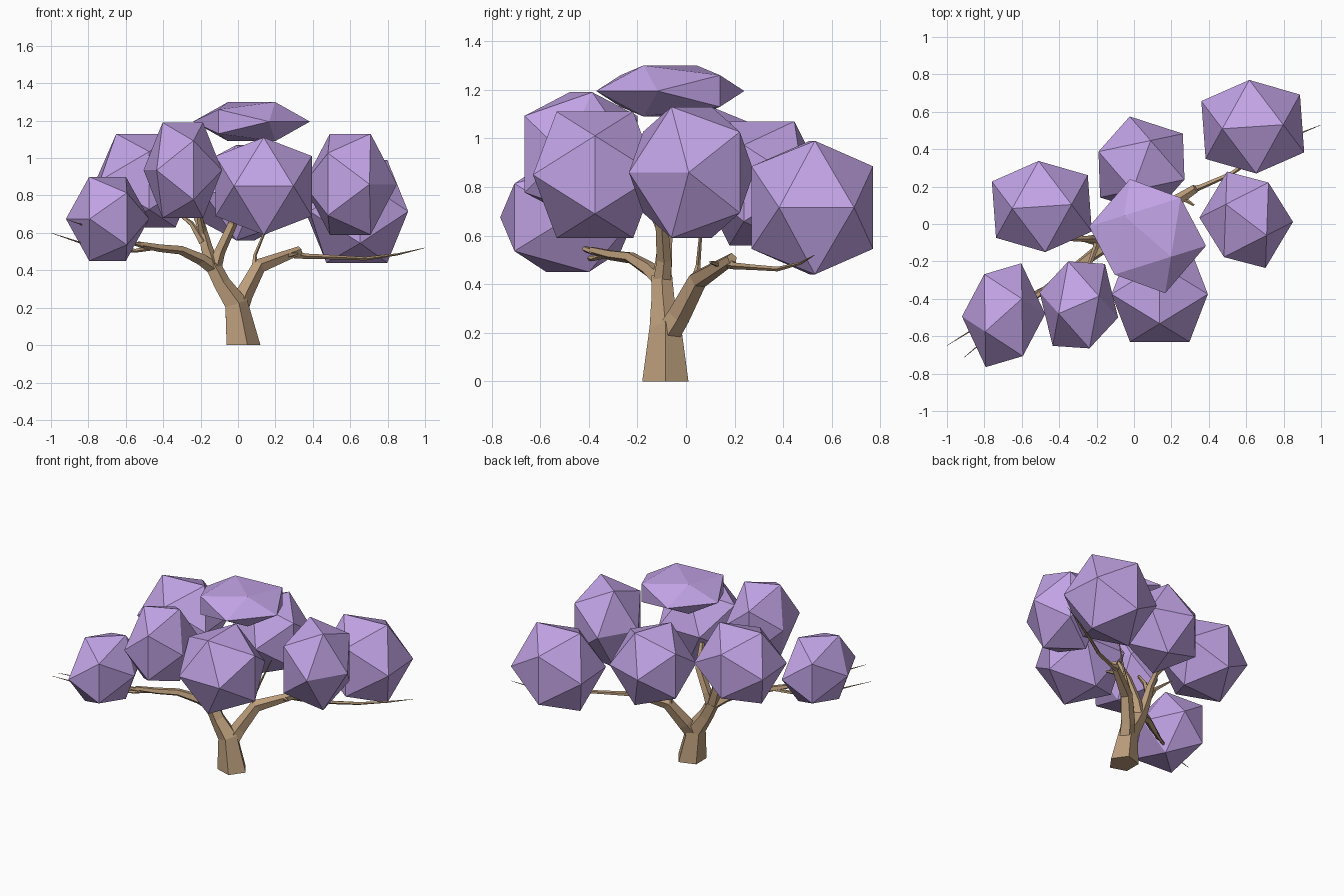
import bpy, bmesh, math
from mathutils import Vector, Matrix

if "Cube" in bpy.data.objects:
    bpy.data.objects.remove(bpy.data.objects["Cube"])


def material(name, rgb):
    m = bpy.data.materials.new(name)
    m.diffuse_color = (*rgb, 1)
    m.use_nodes = True
    m.node_tree.nodes["Principled BSDF"].inputs["Base Color"].default_value = m.diffuse_color
    return m


LEAF = material("purple_leaves", (0.54, 0.37, 0.79))
BARK = material("bark", (0.50, 0.34, 0.20))
PHI = (1 + 5 ** 0.5) / 2


def finish(bm, name, mat):
    bmesh.ops.recalc_face_normals(bm, faces=bm.faces)
    me = bpy.data.meshes.new(name)
    bm.to_mesh(me)
    bm.free()
    me.materials.append(mat)
    ob = bpy.data.objects.new(name, me)
    bpy.context.collection.objects.link(ob)
    return ob


def leaf_clump(name, lo, hi, angle):
    """Icosahedron with a level top edge, turned about z, then fitted to a box."""
    rot = Matrix.Rotation(math.radians(angle), 3, 'Z')
    pts = []
    for a in (-1, 1):
        for b in (-PHI, PHI):
            pts += [rot @ Vector(p) for p in ((a, 0, b), (b, a, 0), (0, b, a))]
    half = [max(p[i] for p in pts) for i in range(3)]
    bm = bmesh.new()
    for p in pts:
        bm.verts.new([(lo[i] + hi[i]) / 2 + p[i] / half[i] * (hi[i] - lo[i]) / 2
                      for i in range(3)])
    bmesh.ops.convex_hull(bm, input=bm.verts)
    return finish(bm, name, LEAF)


def limb(name, path, sides=5, level_start=False):
    """Tapered faceted tube through (x, y, z, radius) points."""
    pts = [Vector(p[:3]) for p in path]
    bm = bmesh.new()
    rings = []
    tan = Vector((0, 0, 1))
    side = Vector((1, 0, 0))
    for i, p in enumerate(pts):
        new = (pts[min(i + 1, len(pts) - 1)] - pts[max(i - 1, 0)]).normalized()
        if i == 0 and level_start:
            new = Vector((0, 0, 1))
        side = tan.rotation_difference(new) @ side
        tan = new
        up = tan.cross(side)
        rings.append([bm.verts.new(p + path[i][3] * (side * math.cos(t) + up * math.sin(t)))
                      for t in (2 * math.pi * k / sides for k in range(sides))])
    for a, b in zip(rings, rings[1:]):
        for k in range(sides):
            j = (k + 1) % sides
            bm.faces.new((a[k], a[j], b[j], b[k]))
    bm.faces.new(rings[0])
    bm.faces.new(rings[-1])
    return finish(bm, name, BARK)


# Foliage clumps
leaf_clump("foliage_far_left", (-.92, -.765, .45), (-.475, -.21, .90), 33)
leaf_clump("foliage_front_left", (-.505, -.665, .68), (-.085, -.20, 1.19), 18)
leaf_clump("foliage_front", (-.12, -.63, .59), (.395, -.12, 1.11), 90)
leaf_clump("foliage_right", (.35, -.235, .59), (.85, .28, 1.13), -34)
leaf_clump("foliage_far_right", (.36, .27, .44), (.91, .77, .99), 4)
leaf_clump("foliage_back", (-.19, .05, .56), (.27, .575, 1.07), 71)
leaf_clump("foliage_left", (-.76, -.15, .63), (-.225, .337, 1.13), 4)
leaf_clump("foliage_top", (-.24, -.37, 1.09), (.385, .24, 1.30), -41)

# Trunk and its left fork
limb("trunk", [(.02, -.085, 0, .1), (-.015, -.085, .22, .068),
               (-.09, -.095, .33, .05), (-.14, -.10, .43, .045)], level_start=True)

# Right fork reaching out to the far right clump
limb("right_branch", [(0, -.08, .19, .055), (.03, -.03, .27, .05), (.11, .05, .42, .042),
                      (.33, .19, .505, .024)])
limb("right_bough", [(.30, .18, .485, .022), (.36, .20, .475, .015), (.52, .27, .47, .012),
                     (.68, .38, .462, .01), (.85, .47, .485, .006), (1.0, .53, .52, .001)])
limb("right_twig", [(.09, .04, .42, .02), (.09, .05, .48, .010),
                    (.14, .06, .60, .007), (.20, .09, .75, .003)])
limb("right_stub", [(.26, .14, .48, .015), (.32, .10, .49, .006)])

# Left bough with twin tips
limb("left_bough", [(-.13, -.10, .41, .038), (-.20, -.15, .46, .033), (-.31, -.23, .51, .025),
                    (-.42, -.31, .52, .022), (-.53, -.39, .54, .016)])
limb("left_tip_low", [(-.43, -.32, .525, .015), (-.55, -.38, .505, .011),
                      (-.76, -.50, .52, .007), (-1.0, -.65, .60, .001)])
limb("left_tip_high", [(-.51, -.38, .53, .013), (-.68, -.52, .59, .009),
                       (-.91, -.715, .67, .001)])

# Upright boughs into the crown
limb("left_upright", [(-.13, -.10, .40, .042), (-.17, -.09, .52, .034), (-.20, -.08, .64, .026),
                      (-.25, -.08, .76, .018), (-.36, -.08, .88, .011), (-.50, -.08, .97, .003)])
limb("front_upright", [(-.19, -.09, .60, .022), (-.21, -.14, .70, .016),
                       (-.26, -.28, .85, .008)])
limb("centre_upright", [(-.13, -.10, .40, .04), (-.10, -.09, .50, .032), (-.03, -.10, .65, .027),
                        (-.01, -.16, .78, .018), (.03, -.22, .88, .007)])
limb("left_outer_twig", [(-.19, -.10, .55, .022), (-.25, -.09, .65, .014),
                         (-.34, -.03, .72, .005)])
